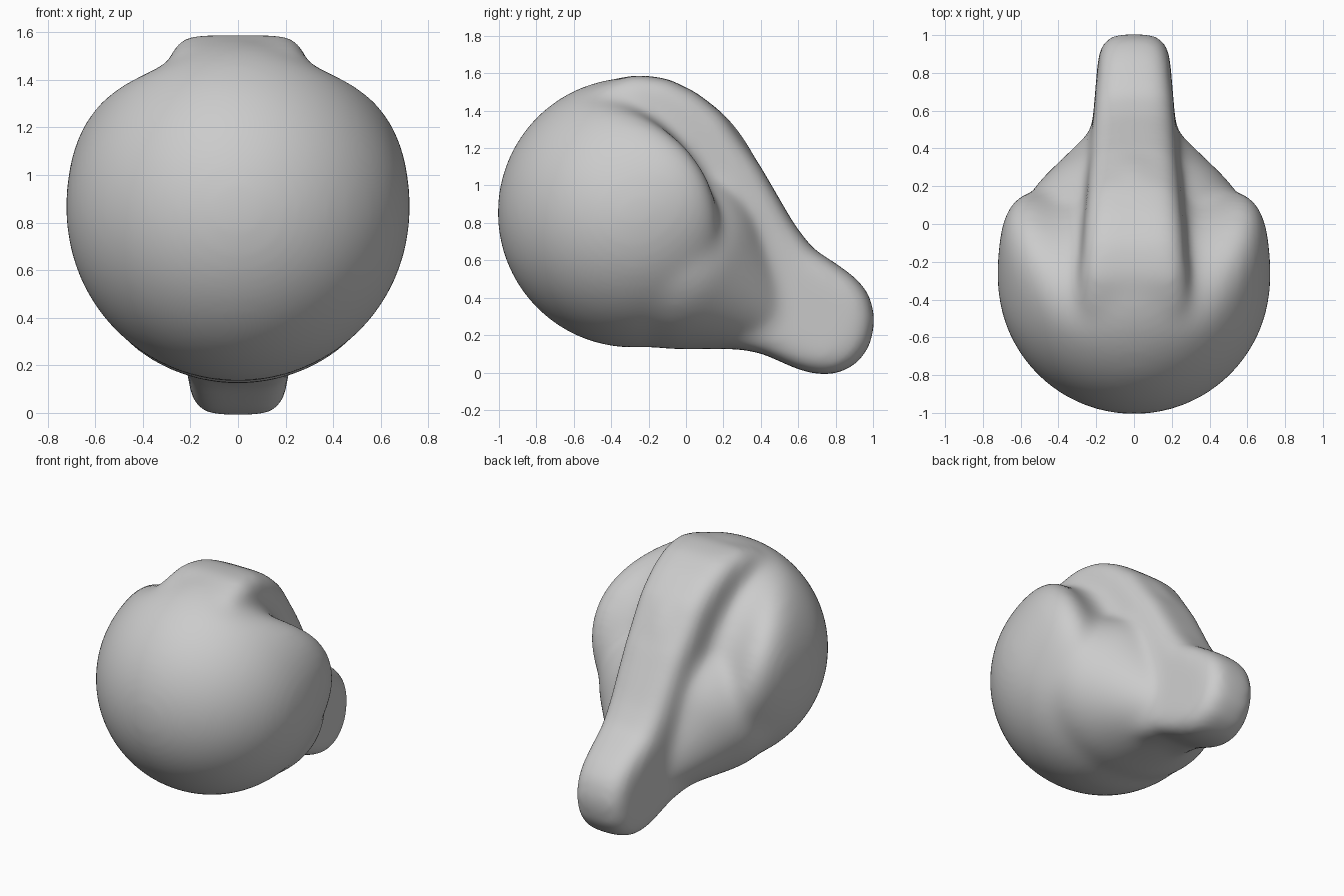
import bpy, bmesh
from math import exp
from mathutils import Vector

cube = bpy.data.objects.get("Cube")
if cube:
    bpy.data.objects.remove(cube, do_unlink=True)

clay = bpy.data.materials.new("clay_grey")
clay.use_nodes = True
clay.diffuse_color = (0.6, 0.6, 0.6, 1)
bsdf = next(n for n in clay.node_tree.nodes if n.type == 'BSDF_PRINCIPLED')
bsdf.inputs["Base Color"].default_value = clay.diffuse_color


def add_object(name, bm):
    bmesh.ops.recalc_face_normals(bm, faces=bm.faces[:])
    mesh = bpy.data.meshes.new(name)
    bm.to_mesh(mesh)
    bm.free()
    mesh.materials.append(clay)
    obj = bpy.data.objects.new(name, mesh)
    bpy.context.collection.objects.link(obj)
    return obj


def ball_points(centre, radius):
    bm = bmesh.new()
    bmesh.ops.create_icosphere(bm, subdivisions=4, radius=radius)
    points = [v.co + Vector(centre) for v in bm.verts]
    bm.free()
    return points


# Round body with a soft valley down each side of the upper back
bm = bmesh.new()
bmesh.ops.create_icosphere(bm, subdivisions=5, radius=0.724)
back = Vector((0, 0.88, 0.47))
for v in bm.verts:
    depth = v.co.dot(back)
    if depth > 0:
        off = abs(v.co.x) - 0.32
        spread = 0.2 if off > 0 else 0.15
        squashed = depth * (1 - 0.36 * exp(-(off / spread) ** 2))
        v.co += back * (squashed - depth)
        if off > 0:
            v.co.x *= 1 + 0.7 * squashed ** 2 * min(off / 0.1, 1)
    v.co += Vector((0, -0.285, 0.855))
body = add_object("body", bm)

# Tapered underside from the body to the neck
bm = bmesh.new()
for p in ball_points((0, -0.06, 0.625), 0.503) + ball_points((0, 0.42, 0.315), 0.193):
    bm.verts.new((p.x * 1.22, p.y, p.z))
hull = bmesh.ops.convex_hull(bm, input=bm.verts[:])
inner = [g for g in hull["geom_interior"] if isinstance(g, bmesh.types.BMVert)]
bmesh.ops.delete(bm, geom=inner, context='VERTS')
underside = add_object("underside", bm)

# Ridge over the back that runs down into the rounded knob
outline = [(-0.6, 1.42), (-0.45, 1.54), (-0.28, 1.594), (-0.1, 1.574),
           (0.06, 1.495), (0.2, 1.38), (0.4, 1.1), (0.58, 0.79),
           (0.68, 0.66), (0.8, 0.585), (0.91, 0.505), (0.98, 0.42),
           (1.014, 0.29), (0.985, 0.14), (0.91, 0.042), (0.81, -0.007),
           (0.72, -0.015), (0.6, 0.015), (0.5, 0.06), (0.4, 0.105),
           (0.3, 0.122), (0.2, 0.15), (-0.2, 0.6)]
bm = bmesh.new()
rims = []
for s in (-1, 1):
    ring = [bm.verts.new((s * (0.265 - 0.085 * y), y, z)) for y, z in outline]
    cap = bm.faces.new(ring)
    rims.append((ring, cap))
left, right = rims[0][0], rims[1][0]
for i in range(len(outline)):
    bm.faces.new((left[i - 1], left[i], right[i], right[i - 1]))
bmesh.ops.recalc_face_normals(bm, faces=bm.faces[:])
edges = [e for ring, cap in rims for e in cap.edges]
bmesh.ops.bevel(bm, geom=edges, offset=0.105, segments=5, profile=0.5,
                affect='EDGES', clamp_overlap=False)
ridge = add_object("ridge", bm)

# Fuse the parts into one skin and blend the seams
bpy.ops.object.select_all(action='DESELECT')
for obj in (underside, ridge, body):
    obj.select_set(True)
bpy.context.view_layer.objects.active = body
bpy.ops.object.join()
body.name = "blended_body"
remesh = body.modifiers.new("Fuse", 'REMESH')
remesh.mode = 'VOXEL'
remesh.voxel_size = 0.02
remesh.use_smooth_shade = True
blend = body.modifiers.new("Blend", 'SMOOTH')
blend.factor = 0.5
blend.iterations = 65
bpy.ops.object.convert(target='MESH')
bpy.ops.object.shade_smooth()
